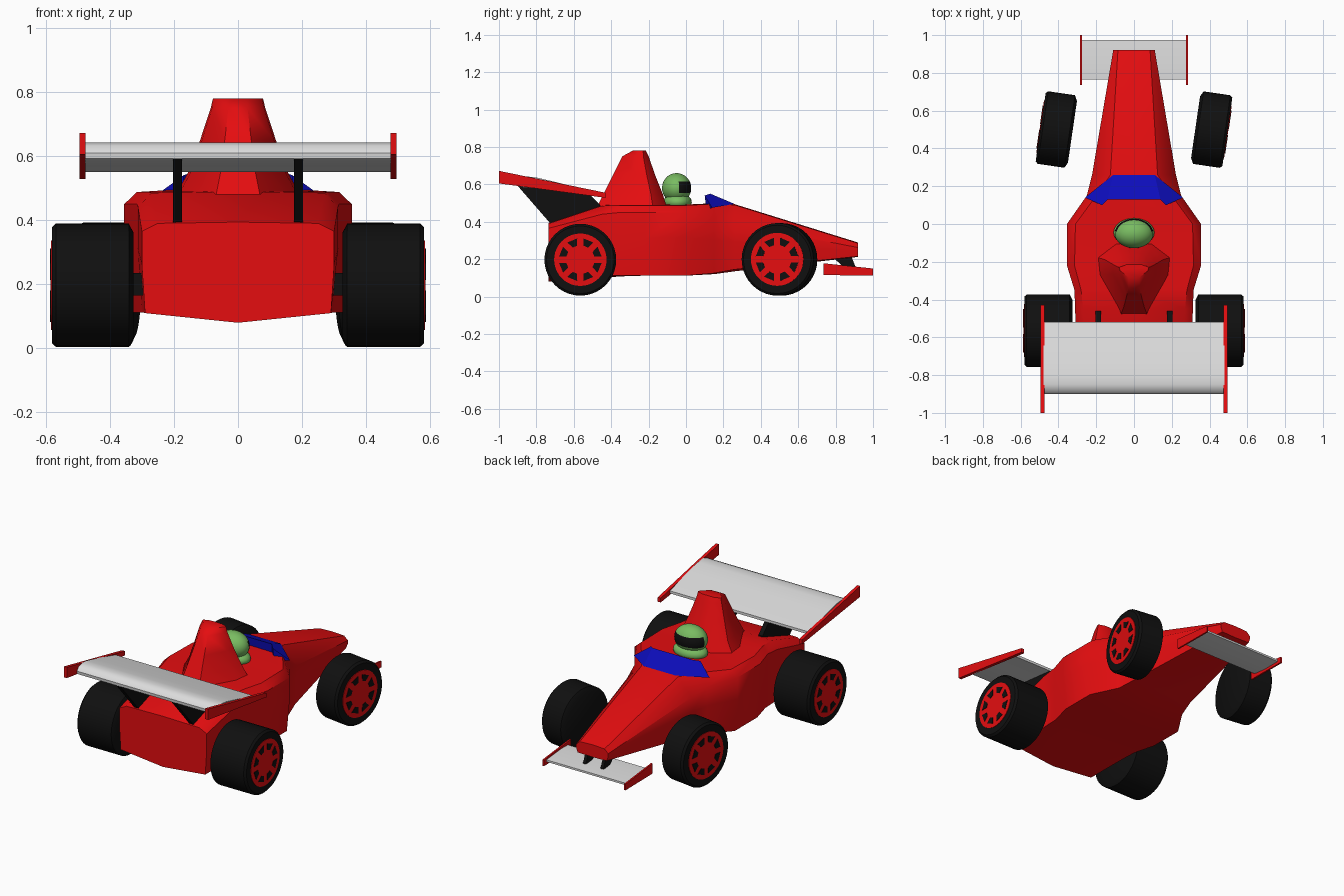
import bpy, bmesh, math
from mathutils import Matrix, Vector

if "Cube" in bpy.data.objects:
    bpy.data.objects.remove(bpy.data.objects["Cube"])


def mat(name, col):
    m = bpy.data.materials.new(name)
    m.diffuse_color = (*col, 1)
    m.use_nodes = True
    m.node_tree.nodes["Principled BSDF"].inputs["Base Color"].default_value = m.diffuse_color
    return m


RED = mat("red", (0.78, 0.004, 0.005))
BLACK = mat("black", (0.005, 0.005, 0.005))
GREY = mat("light grey", (0.72, 0.72, 0.72))
BLUE = mat("blue", (0.004, 0.004, 0.5))
GREEN = mat("green", (0.19, 0.5, 0.12))


def finish(name, bm, mats, smooth=None, xf=None):
    """Turn a bmesh into a named object, smooth shaded below an angle."""
    if xf:
        bm.transform(xf)
    bmesh.ops.remove_doubles(bm, verts=bm.verts, dist=1e-5)
    bmesh.ops.recalc_face_normals(bm, faces=bm.faces)
    me = bpy.data.meshes.new(name)
    bm.to_mesh(me)
    bm.free()
    for m in mats:
        me.materials.append(m)
    ob = bpy.data.objects.new(name, me)
    bpy.context.collection.objects.link(ob)
    if smooth:
        bpy.ops.object.select_all(action='DESELECT')
        ob.select_set(True)
        bpy.context.view_layer.objects.active = ob
        bpy.ops.object.shade_smooth_by_angle(angle=math.radians(smooth))
    return ob


def loft(name, rings, m, smooth=None):
    """Skin closed rings of equal length and cap both ends."""
    bm = bmesh.new()
    vs = [[bm.verts.new(p) for p in r] for r in rings]
    n = len(rings[0])
    for a, b in zip(vs, vs[1:]):
        for i in range(n):
            j = (i + 1) % n
            bm.faces.new((a[i], a[j], b[j], b[i]))
    bm.faces.new(vs[0])
    bm.faces.new(vs[-1])
    return finish(name, bm, [m], smooth)


def slab(name, prof, x0, x1, m, smooth=None):
    """Side profile of (y, z) points extruded along x."""
    return loft(name, [[(x, y, z) for y, z in prof] for x in (x0, x1)], m, smooth)


def mirror_ring(half):
    """Close a right-hand half outline across x = 0."""
    return half + [(-x, y, z) for x, y, z in reversed(half) if x > 1e-6]


# body: stations of y, top / widest / bottom half width, top / shoulder / bottom / keel height
stations = [
    (0.92, .085, .11, .10, .285, .262, .215, .212),
    (0.26, .125, .222, .21, .490, .39, .145, .135),
    (0.15, .20, .25, .24, .495, .42, .125, .12),
    (0.00, .31, .355, .335, .488, .45, .112, .112),
    (-0.22, .315, .355, .335, .488, .45, .112, .112),
    (-0.35, .28, .315, .30, .488, .45, .112, .108),
    (-0.45, .27, .312, .295, .485, .44, .112, .10),
    (-0.735, .25, .30, .29, .39, .365, .11, .08),
]
rings = []
for y, wt, wm, wb, zt, zs, zb, zk in stations:
    rings.append(mirror_ring([
        (0, y, zt + .004), (wt, y, zt), (wm, y, zs),
        (wm, y, zs * .6 + zb * .4), (wb, y, zb), (0, y, zk)]))
loft("body", rings, RED, 40)

# air intake tower behind the driver
rings = []
for z, w, yf, yb in [(.47, .20, -.10, -.48), (.55, .155, -.125, -.44),
                     (.65, .118, -.165, -.39), (.75, .085, -.20, -.34), (.78, .078, -.215, -.285)]:
    ym = yf * .55 + yb * .45
    rings.append(mirror_ring([(.5 * w, yf, z), (w, yf * .8 + yb * .2, z),
                              (w * .95, ym, z), (.35 * w, yb, z)]))
loft("air_intake", rings, RED, 40)

# windscreen cowl: outer base edge, raised inner lip
bm = bmesh.new()
outer = [(.26, .14, .475), (.11, .26, .495), (-.11, .26, .495), (-.26, .14, .475)]
lip = [(.17, .10, .54), (.14, .13, .55), (-.14, .13, .55), (-.17, .10, .54)]
ov, lv = ([bm.verts.new(p) for p in pts] for pts in (outer, lip))
iv = [bm.verts.new((x, y + .01, .46)) for x, y, z in lip]
for a, b in ((ov, lv), (lv, iv)):
    for i in range(3):
        bm.faces.new((a[i], a[i + 1], b[i + 1], b[i]))
for i in (0, 3):
    bm.faces.new((ov[i], lv[i], iv[i]))
finish("windscreen", bm, [BLUE])

# driver: helmet with visor picked by position, and shoulders
bm = bmesh.new()
bmesh.ops.create_uvsphere(bm, u_segments=40, v_segments=28, radius=1)
for f in bm.faces:
    c = f.calc_center_median()
    f.material_index = int(c.y > .2 and -.38 < c.z < .48)
finish("helmet", bm, [GREEN, BLACK], 60,
       Matrix.Translation((0, -.05, .58)) @ Matrix.Diagonal((.102, .078, .08, 1)))
bm = bmesh.new()
bmesh.ops.create_uvsphere(bm, u_segments=24, v_segments=14, radius=1)
finish("driver_shoulders", bm, [GREEN], 60,
       Matrix.Translation((0, -.045, .505)) @ Matrix.Diagonal((.108, .076, .05, 1)))


def wheel(name, x, y, width, r, steer=0):
    """Tyre, rim and eight dark rim openings; outer side follows the sign of x."""
    s = 1 if x > 0 else -1
    xf = (Matrix.Translation((x, y, r + .005)) @ Matrix.Rotation(steer, 4, 'Z')
          @ Matrix.Diagonal((s, 1, 1, 1)))
    h = width / 2

    def spin(part, prof, m):
        bm = bmesh.new()
        vs = [bm.verts.new((px, 0, pr)) for px, pr in prof]
        es = [bm.edges.new(p) for p in zip(vs, vs[1:])]
        bmesh.ops.spin(bm, geom=vs + es, cent=(0, 0, 0), axis=(1, 0, 0),
                       angle=math.tau, steps=40)
        finish(name + part, bm, [m], 35, xf)

    spin("_tyre", [(-h, 0), (-h, r * .85), (-h + .015, r), (h - .012, r),
                   (h, r * .94), (h, 0)], BLACK)
    rim = r * .73
    spin("_rim", [(h - .01, rim), (h + .003, rim), (h + .004, 0)], RED)
    # rim openings
    bm = bmesh.new()
    for k in range(8):
        a = math.tau * (k + .5) / 8
        pts = []
        for rad, half in ((.40, .17), (.60, .25)):
            for d in (-half, half):
                pts.append(Vector((h + .006, r * rad * math.cos(a + d), r * rad * math.sin(a + d))))
        v = [bm.verts.new(p) for p in (pts[0], pts[1], pts[3], pts[2])]
        bm.faces.new(v)
    ex = bmesh.ops.extrude_face_region(bm, geom=bm.faces[:])
    bmesh.ops.translate(bm, vec=(-.004, 0, 0),
                        verts=[g for g in ex["geom"] if isinstance(g, bmesh.types.BMVert)])
    finish(name + "_rim_openings", bm, [BLACK], None, xf)


for side, s in (("right", 1), ("left", -1)):
    wheel("rear_wheel_" + side, s * .453, -.565, .255, .192)
    wheel("front_wheel_" + side, s * .41, .50, .17, .194, math.radians(-8.3))
    # rear axle stub
    slab("rear_axle_" + side, [(-.60, .165), (-.53, .165), (-.53, .235), (-.60, .235)],
         s * .27, s * .34, BLACK)
    # rear wing end plate and strut
    slab("rear_end_plate_" + side, [(-1, .672), (-1, .605), (-.43, .528), (-.43, .555)],
         s * .475, s * .495, RED)
    slab("rear_wing_strut_" + side, [(-.90, .592), (-.72, .385), (-.46, .47), (-.46, .49), (-.52, .55)],
         s * .175, s * .203, BLACK)
    # front wing end plate and strut
    slab("front_end_plate_" + side, [(.735, .115), (1, .112), (1, .15), (.735, .178)],
         s * .275, s * .285, RED)
    slab("front_wing_strut_" + side, [(.77, .225), (.88, .225), (.91, .15), (.85, .15)],
         s * .05, s * .07, BLACK)

# wings: rounded rear wing section and thin front plane
slab("rear_wing", [(-.52, .55), (-.52, .566), (-.62, .593), (-.72, .618), (-.80, .637), (-.85, .642),
                   (-.885, .632), (-.90, .61), (-.898, .592), (-.87, .584), (-.70, .572)],
     -.478, .478, GREY, 40)
slab("front_wing", [(.765, .14), (.765, .155), (.83, .156), (.975, .142), (.975, .13), (.85, .13)],
     -.277, .277, GREY, 40)
